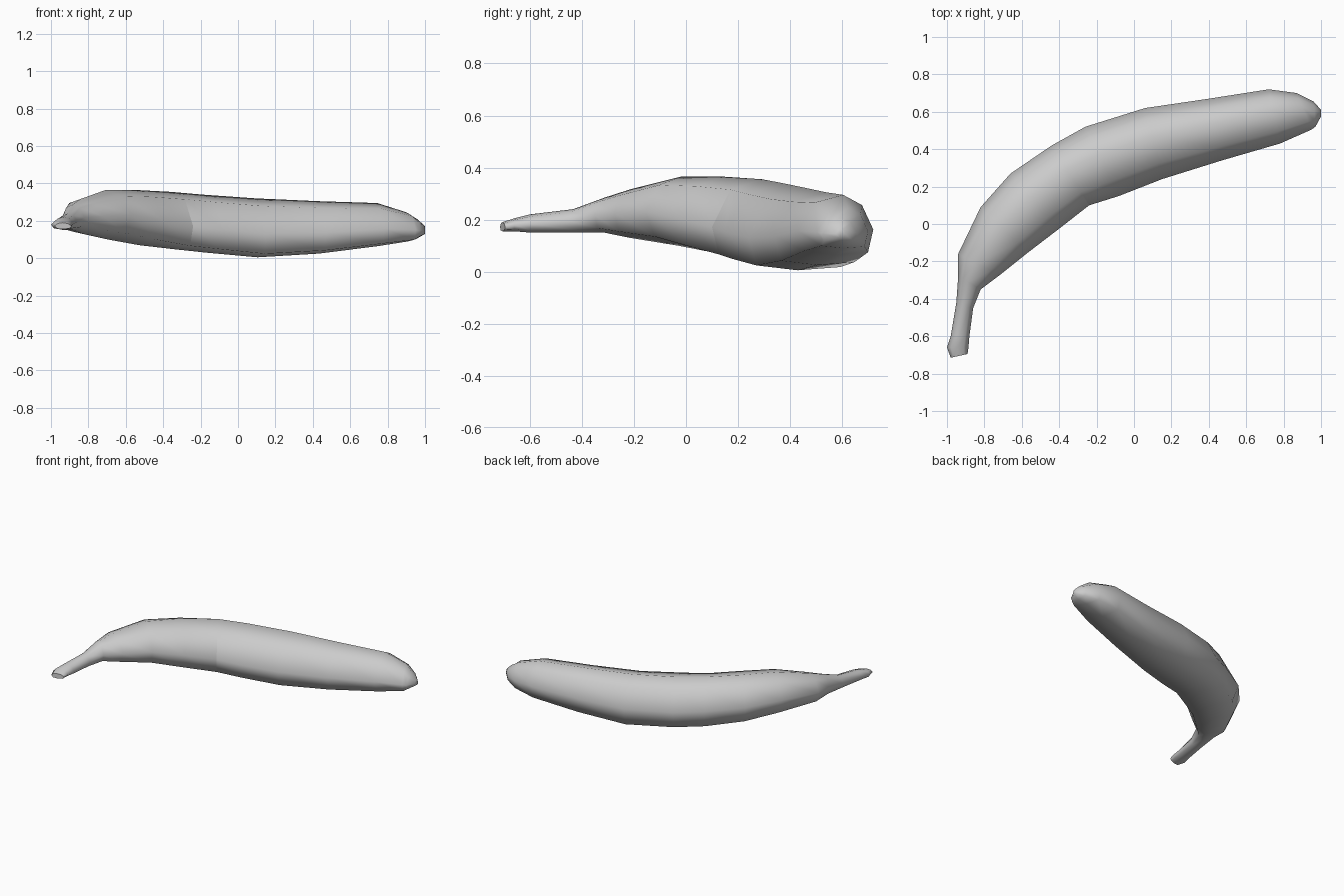
import bpy
import bmesh
from mathutils import Vector

cube = bpy.data.objects.get("Cube")
if cube:
    bpy.data.objects.remove(cube, do_unlink=True)


def make_material(name, colour):
    material = bpy.data.materials.new(name)
    material.use_nodes = True
    material.diffuse_color = colour
    shader = next(n for n in material.node_tree.nodes if n.type == "BSDF_PRINCIPLED")
    shader.inputs["Base Color"].default_value = colour
    return material


# Stations along the fruit, from stem to tip:
# outer edge x, y, inner edge x, y, lowest z, highest z
stations = [
    (-.98, -.715, -.89, -.695, .155, .19),
    (-1, -.66, -.885, -.66, .155, .205),
    (-.98, -.6, -.88, -.6, .15, .22),
    (-.95, -.42, -.86, -.45, .15, .24),
    (-.94, -.28, -.82, -.35, .15, .285),
    (-.94, -.16, -.72, -.275, .13, .317),
    (-.82, .09, -.57, -.155, .1, .365),
    (-.66, .27, -.4, -.025, .07, .365),
    (-.44, .42, -.24, .1, .048, .355),
    (-.26, .52, -.08, .15, .03, .34),
    (.06, .62, .15, .24, .005, .32),
    (.4, .67, .47, .34, .025, .305),
    (.72, .72, .78, .43, .065, .295),
    (.87, .7, .95, .505, .09, .245),
    (.96, .655, .97, .52, .11, .205),
    (1, .61, 1, .575, .13, .17),
]
CREASE = 8

# Cross-sections: side (0 inner, 1 outer) and height (0 bottom, 1 top)
round_section = [(1, .5), (.83, .88), (.55, 1), (.22, .88),
                 (0, .5), (.14, .13), (.5, 0), (.86, .1)]
flat_section = [(1, .42), (.85, .83), (.6, 1), (.22, .87),
                (0, .4), (.08, .06), (.5, 0), (.93, .04)]


def station_ring(bm, station, flatness):
    outer_x, outer_y, inner_x, inner_y, low, high = station
    inner = Vector((inner_x, inner_y, low))
    outer = Vector((outer_x, outer_y, low))
    ring = []
    for soft, flat in zip(round_section, flat_section):
        side, height = Vector(soft).lerp(Vector(flat), flatness)
        point = inner.lerp(outer, side)
        point.z = low + (high - low) * height
        ring.append(bm.verts.new(point))
    return ring


# Banana body: skin the rings, with a flatter belly from the crease onward
bm = bmesh.new()
rings = []
for i, station in enumerate(stations):
    flatness = min(max((i - CREASE + 2) / 2, 0), 1)
    rings.append(station_ring(bm, station, flatness))
count = len(round_section)
for first, second in zip(rings, rings[1:]):
    for i in range(count):
        j = (i + 1) % count
        bm.faces.new((first[i], first[j], second[j], second[i]))

# Flat cut at the stem, blunt cap at the blossom end
stem_cut = bm.faces.new(rings[0])
bm.faces.new(list(reversed(rings[-1])))
bmesh.ops.recalc_face_normals(bm, faces=bm.faces[:])

# Smooth skin with a crisp stem cut and a short crease on the inner curve
for face in bm.faces:
    face.smooth = True
stem_cut.smooth = False
for edge in stem_cut.edges:
    edge.smooth = False
crease = rings[CREASE]
for i in (3, 4):
    edge = bm.edges.get((crease[i], crease[i + 1]))
    edge.smooth = False

mesh = bpy.data.meshes.new("banana")
bm.to_mesh(mesh)
bm.free()
mesh.materials.append(make_material("pale grey", (.6, .6, .6, 1)))
banana = bpy.data.objects.new("banana", mesh)
bpy.context.collection.objects.link(banana)
